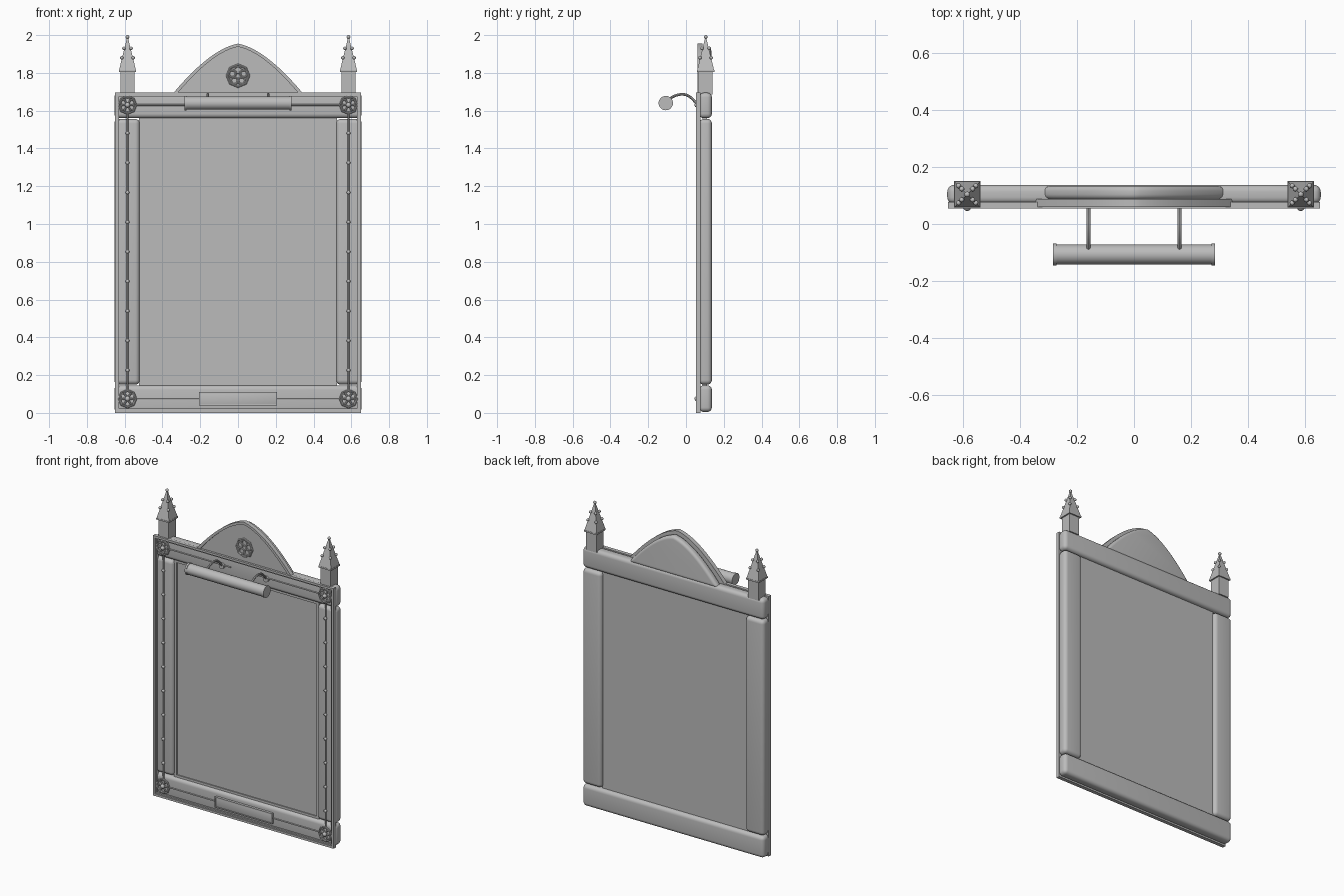
import bpy, bmesh, math
from mathutils import Vector

if "Cube" in bpy.data.objects:
    bpy.data.objects.remove(bpy.data.objects["Cube"])

grey = bpy.data.materials.new("stone_grey")
grey.diffuse_color = (0.5, 0.5, 0.5, 1)
grey.use_nodes = True
grey.node_tree.nodes["Principled BSDF"].inputs["Base Color"].default_value = grey.diffuse_color


def finish(ob, name, smooth=True):
    ob.name = name
    ob.data.materials.clear()
    ob.data.materials.append(grey)
    bpy.ops.object.select_all(action='DESELECT')
    ob.select_set(True)
    bpy.context.view_layer.objects.active = ob
    if smooth:
        bpy.ops.object.shade_smooth_by_angle(angle=math.radians(35))
    return ob


def bevel(ob, width, segments):
    m = ob.modifiers.new("bevel", 'BEVEL')
    m.width, m.segments, m.limit_method = width, segments, 'ANGLE'
    bpy.context.view_layer.objects.active = ob
    bpy.ops.object.modifier_apply(modifier=m.name)


def box(name, x0, x1, y0, y1, z0, z1, r=0.0, seg=2):
    bpy.ops.mesh.primitive_cube_add(size=1)
    ob = bpy.context.object
    size, mid = (x1 - x0, y1 - y0, z1 - z0), ((x0 + x1) / 2, (y0 + y1) / 2, (z0 + z1) / 2)
    for v in ob.data.vertices:
        v.co = [v.co[i] * size[i] + mid[i] for i in range(3)]
    if r:
        bevel(ob, r, seg)
    return finish(ob, name, bool(r))


def rod(name, a, b, r, n=16):
    a, b = Vector(a), Vector(b)
    bpy.ops.mesh.primitive_cylinder_add(vertices=n, radius=r, depth=(b - a).length, location=(a + b) / 2,
                                        rotation=(b - a).to_track_quat('Z', 'Y').to_euler())
    return finish(bpy.context.object, name)


def ball(name, p, r):
    bpy.ops.mesh.primitive_uv_sphere_add(segments=12, ring_count=8, radius=r, location=p)
    return finish(bpy.context.object, name)


def ring(name, p, R, r, n=24):
    bpy.ops.mesh.primitive_torus_add(location=p, rotation=(math.pi / 2, 0, 0), major_radius=R,
                                     minor_radius=r, major_segments=n, minor_segments=8)
    return finish(bpy.context.object, name, n > 8)


def slab(name, loop, y0, y1, r=0.0, hole=None):
    """Extrude an x-z outline from y0 to y1, optionally with a matching inner outline cut out."""
    bm = bmesh.new()
    front = [bm.verts.new((x, y0, z)) for x, z in loop]
    n = len(front)
    if hole:
        inner = [bm.verts.new((x, y0, z)) for x, z in hole]
        faces = [bm.faces.new((front[i], front[(i + 1) % n], inner[(i + 1) % n], inner[i])) for i in range(n)]
    else:
        faces = [bm.faces.new(front)]
    ext = bmesh.ops.extrude_face_region(bm, geom=faces, use_keep_orig=True)
    for v in ext['geom']:
        if isinstance(v, bmesh.types.BMVert):
            v.co.y = y1
    bmesh.ops.recalc_face_normals(bm, faces=bm.faces)
    me = bpy.data.meshes.new(name)
    bm.to_mesh(me)
    bm.free()
    ob = bpy.data.objects.new(name, me)
    bpy.context.collection.objects.link(ob)
    if r:
        bevel(ob, r, 4)
    return finish(ob, name)


def rect(x, z0, z1):
    return [(-x, z0), (x, z0), (x, z1), (-x, z1)]


# Frame: pillowed rails and stiles
box("top_rail", -0.655, 0.655, 0.07, 0.137, 1.56, 1.695, 0.024, 5)
box("bottom_rail", -0.655, 0.655, 0.07, 0.137, 0.005, 0.146, 0.024, 5)
for s in (-1, 1):
    xs = sorted((s * 0.52, s * 0.655))
    box("stile", *xs, 0.07, 0.137, 0.15, 1.556, 0.024, 5)

# Stepped front moulding
slab("outer_lip", rect(0.652, 0.0, 1.697), 0.054, 0.078, hole=rect(0.638, 0.014, 1.683))
slab("inner_lip", rect(0.638, 0.014, 1.683), 0.061, 0.078, hole=rect(0.63, 0.022, 1.675))

# Picture panel and slip
box("panel", -0.525, 0.525, 0.095, 0.112, 0.14, 1.565)
slab("slip", rect(0.522, 0.145, 1.56), 0.088, 0.096, hole=rect(0.505, 0.16, 1.545))

# Pointed pediment
def arch(half, base, apex, n=12):
    p0, p1, p2 = Vector((-half, base)), Vector((-half * 0.42, base + (apex - base) * 0.9)), Vector((0, apex))
    left = [(1 - t) ** 2 * p0 + 2 * t * (1 - t) * p1 + t * t * p2 for t in [i / n for i in range(n + 1)]]
    return [(p.x, p.y) for p in left] + [(-p.x, p.y) for p in reversed(left[:-1])]


slab("pediment_front", arch(0.34, 1.68, 1.95), 0.068, 0.088)
slab("pediment_rim", arch(0.345, 1.69, 1.955), 0.06, 0.088, hole=arch(0.318, 1.695, 1.938))
slab("pediment_back", arch(0.325, 1.68, 1.935), 0.086, 0.134, 0.018)


# Rosettes: outer ring, petal rings and a centre bead
def rosette(x, y, z, R, petals, bead):
    ring("rosette_ring", (x, y, z), R, R * 0.11, 8)
    for i in range(petals):
        a = math.tau * i / petals + math.pi / 2
        ring("rosette_petal", (x + R * 0.56 * math.cos(a), y, z + R * 0.56 * math.sin(a)), R * 0.31, R * 0.09, 16)
    if bead:
        ball("rosette_bead", (x, y - 0.004, z), R * 0.3)


rosette(0, 0.066, 1.785, 0.058, 5, False)
for s in (-1, 1):
    x = s * 0.585
    for z in (0.075, 1.63):
        rosette(x, 0.063, z, 0.046, 6, True)
    # Beaded wire down each stile, plain wires along the rails
    rod("stile_wire", (x, 0.068, 0.12), (x, 0.068, 1.585), 0.005, 8)
    for i in range(9):
        ball("wire_bead", (x, 0.065, 0.225 + i * 0.157), 0.01)
    for z, end in ((0.075, 0.2), (1.63, 0.1)):
        rod("rail_wire", (s * 0.54, 0.068, z), (s * end, 0.068, z), 0.004, 8)

    # Corner pinnacle: shaft, collar, spire, crockets and finial
    y = 0.104
    box("pinnacle_shaft", x - 0.037, x + 0.037, y - 0.037, y + 0.037, 1.685, 1.81)
    box("pinnacle_collar", x - 0.046, x + 0.046, y - 0.046, y + 0.046, 1.805, 1.815)
    bpy.ops.mesh.primitive_cone_add(vertices=4, radius1=0.063, radius2=0.006, depth=0.165,
                                    location=(x, y, 1.8975), rotation=(0, 0, math.pi / 4))
    finish(bpy.context.object, "pinnacle_spire", False)
    rod("finial_stem", (x, y, 1.96), (x, y, 1.99), 0.004, 8)
    ball("finial", (x, y, 1.99), 0.01)
    for z, d in ((1.88, 0.03), (1.93, 0.019)):
        for a in (-1, 1):
            for b in (-1, 1):
                ball("crocket", (x + a * d, y + b * d, z), 0.009)

    # Lamp arm
    cu = bpy.data.curves.new("lamp_arm", 'CURVE')
    cu.dimensions, cu.bevel_depth, cu.bevel_resolution, cu.use_fill_caps = '3D', 0.007, 2, True
    path = [(0.07, 1.62), (0.05, 1.645), (0.025, 1.674), (-0.005, 1.687), (-0.035, 1.687), (-0.065, 1.678), (-0.095, 1.658)]
    sp = cu.splines.new('NURBS')
    sp.points.add(len(path) - 1)
    for p, (py, pz) in zip(sp.points, path):
        p.co = (s * 0.16, py, pz, 1)
    sp.use_endpoint_u, sp.order_u = True, 4
    arm = bpy.data.objects.new("lamp_arm", cu)
    bpy.context.collection.objects.link(arm)
    bpy.ops.object.select_all(action='DESELECT')
    arm.select_set(True)
    bpy.context.view_layer.objects.active = arm
    bpy.ops.object.convert(target='MESH')
    finish(bpy.context.object, "lamp_arm")
    rod("arm_mount", (s * 0.16, 0.056, 1.625), (s * 0.16, 0.072, 1.625), 0.018)
    rod("lamp_cap", (s * 0.272, -0.107, 1.64), (s * 0.284, -0.107, 1.64), 0.038, 32)

# Lamp tube and name plate
rod("lamp_tube", (-0.275, -0.107, 1.64), (0.275, -0.107, 1.64), 0.035, 32)
box("plaque", -0.207, 0.207, 0.058, 0.075, 0.04, 0.11, 0.004, 2)
slab("plaque_rim", rect(0.207, 0.04, 0.11), 0.054, 0.06, hole=rect(0.2, 0.047, 0.103))
